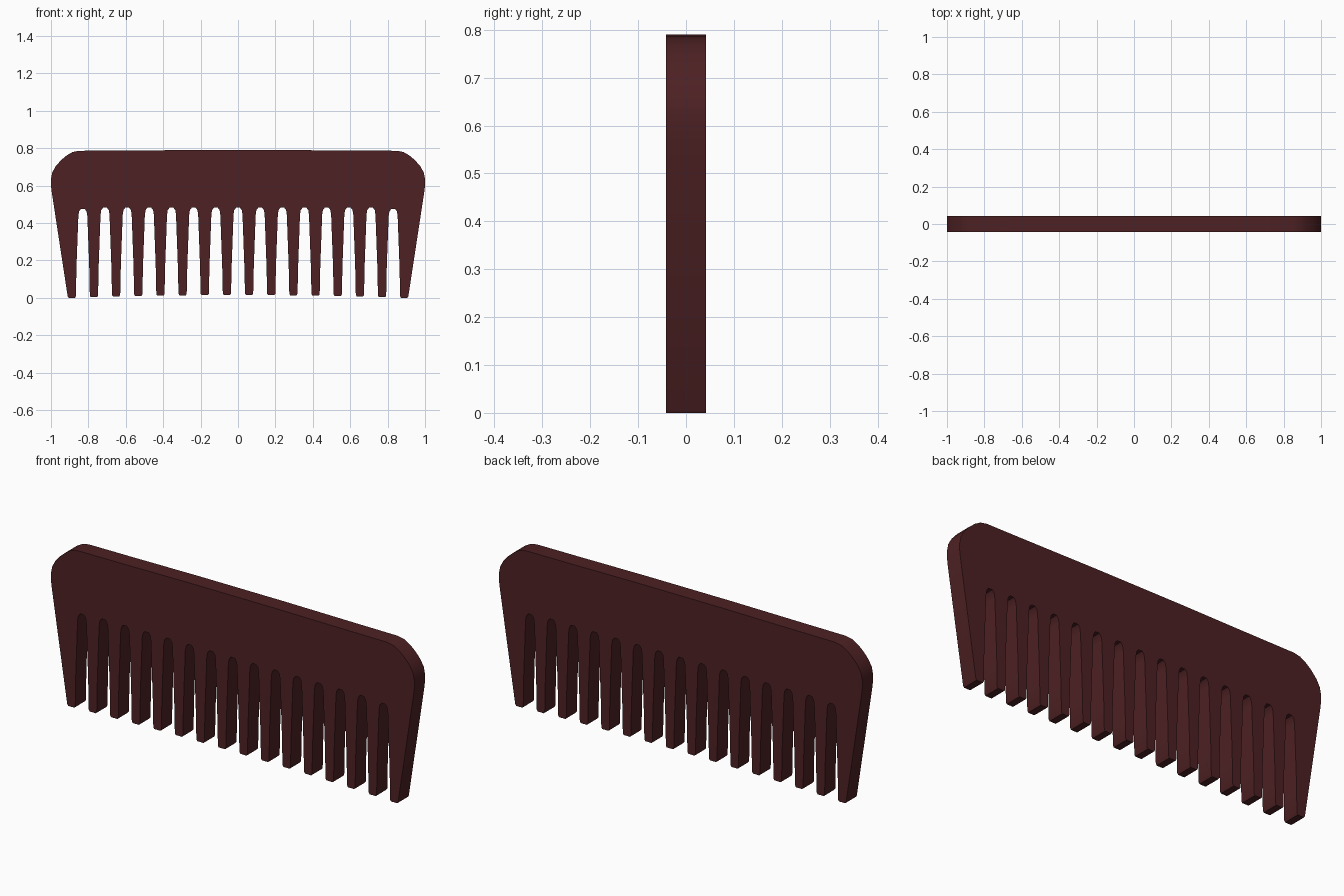
import bpy, bmesh

if "Cube" in bpy.data.objects:
    bpy.data.objects.remove(bpy.data.objects["Cube"])

HALF_THICK = 0.042
PITCH = 0.1185
TEETH = 16

def tooth_tip(cx):
    # blunt tip with clipped corners; tips follow a very shallow arch
    z = 0.015 * (1 - (cx / 0.889) ** 2)
    return [(cx - 0.022, z + 0.008), (cx - 0.017, z),
            (cx + 0.017, z), (cx + 0.022, z + 0.008)]

def gap(cx, top):
    # tapering slot between two teeth with a rounded top
    left = [(-0.034, 0.17), (-0.024, top - 0.04), (-0.020, top - 0.015), (-0.010, top - 0.002)]
    left = [(cx + x, z) for x, z in left]
    return left + [(2 * cx - x, z) for x, z in reversed(left)]

# rounded shoulder and back edge, right half from side to top centre
shoulder = [(0.995, 0.56), (1.0, 0.60), (1.0, 0.635), (0.993, 0.67), (0.975, 0.703),
            (0.945, 0.737), (0.915, 0.762), (0.885, 0.779), (0.85, 0.786),
            (0.63, 0.787), (0.235, 0.79)]

# full outline: teeth and slots left to right, then over the back
outline = []
for i in range(TEETH):
    cx = (i - (TEETH - 1) / 2) * PITCH
    outline += tooth_tip(cx)
    if i < TEETH - 1:
        outline += gap(cx + PITCH / 2, 0.477 if i in (0, TEETH - 2) else 0.484)
outline += shoulder + [(-x, z) for x, z in reversed(shoulder)]

# extrude the outline into the comb
bm = bmesh.new()
face = bm.faces.new([bm.verts.new((x, -HALF_THICK, z)) for x, z in outline])
ext = bmesh.ops.extrude_face_region(bm, geom=[face])
verts = [g for g in ext["geom"] if isinstance(g, bmesh.types.BMVert)]
bmesh.ops.translate(bm, verts=verts, vec=(0, 2 * HALF_THICK, 0))
bmesh.ops.recalc_face_normals(bm, faces=bm.faces)
mesh = bpy.data.meshes.new("comb")
bm.to_mesh(mesh)
bm.free()
comb = bpy.data.objects.new("comb", mesh)
bpy.context.collection.objects.link(comb)

# dark reddish brown
mat = bpy.data.materials.new("dark_brown")
mat.diffuse_color = (0.075, 0.015, 0.017, 1)
mat.use_nodes = True
mat.node_tree.nodes["Principled BSDF"].inputs["Base Color"].default_value = mat.diffuse_color
mesh.materials.append(mat)

bpy.context.view_layer.objects.active = comb
comb.select_set(True)
bpy.ops.object.shade_smooth_by_angle(angle=0.6)
